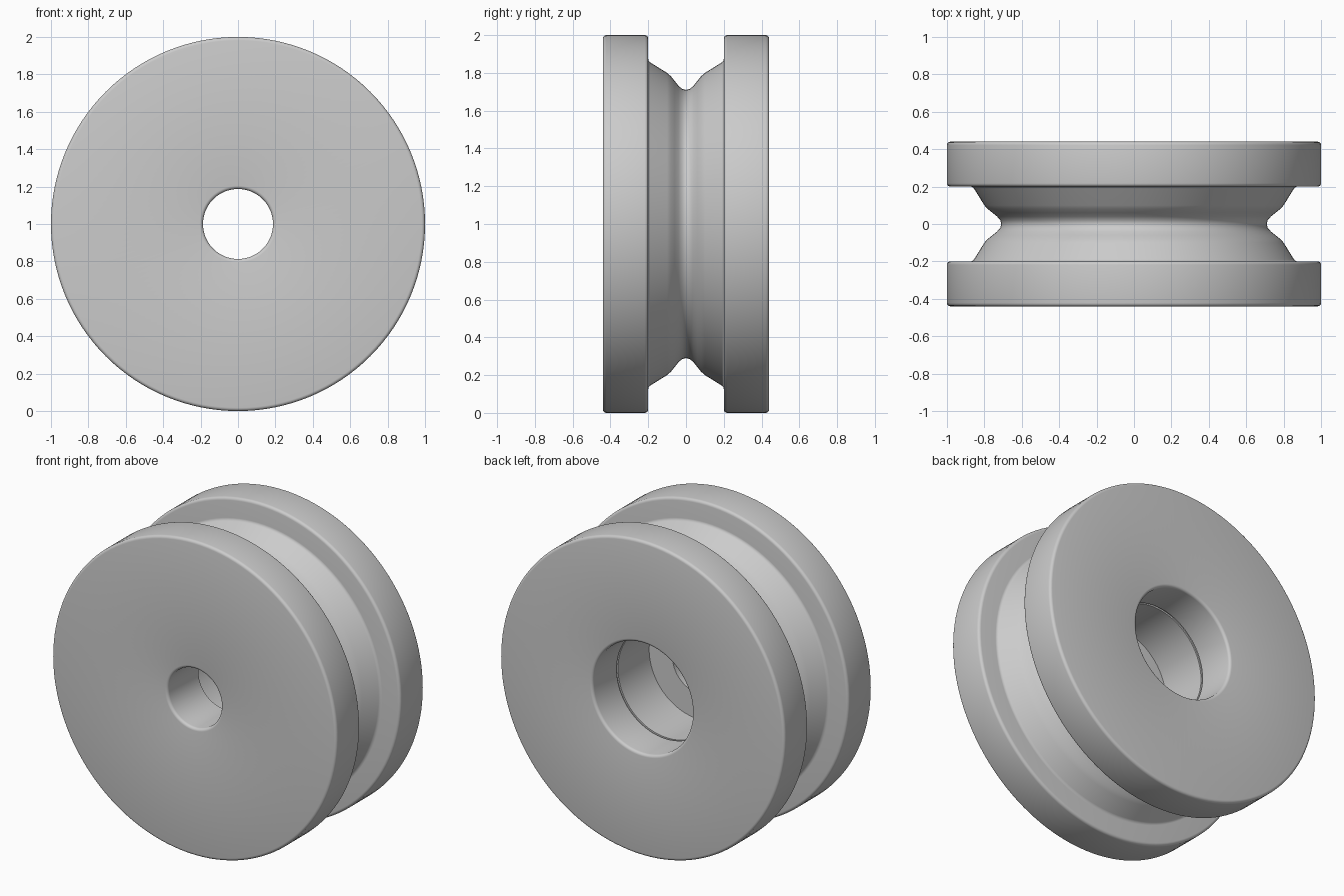
import bpy
import bmesh
import math
from mathutils import Vector, Matrix

cube = bpy.data.objects.get("Cube")
if cube:
    bpy.data.objects.remove(cube, do_unlink=True)

SEGMENTS = 128
HALF = 0.44      # half width of the wheel
FLANGE = 0.2     # inner face of each flange
EDGE = 0.018     # rounded edge size
BORE = 0.35      # bearing pocket radius
HOLE = 0.187     # axle hole radius
FLOOR = -0.13    # pocket floor position
CLIP = 0.19      # retaining groove position

# Each profile corner is (y, radius, rounding)
groove_half = [(0.2, 0.862, 0.012), (0.1, 0.8, 0), (0.08, 0.782, 0),
               (0.06, 0.757, 0), (0.04, 0.732, 0), (0.02, 0.715, 0)]

# Front flange, rope groove, then back flange
outer = [(-HALF, 1, EDGE), (-FLANGE, 1, EDGE)]
outer += [(-y, r, e) for y, r, e in groove_half]
outer += [(0, 0.71, 0)] + groove_half[::-1]
outer += [(FLANGE, 1, EDGE), (HALF, 1, EDGE)]

# Bearing pocket with a thin retaining groove, then the axle hole
inner = [(HALF, BORE, EDGE),
         (CLIP + 0.007, BORE, 0), (CLIP + 0.007, BORE + 0.01, 0),
         (CLIP - 0.007, BORE + 0.01, 0), (CLIP - 0.007, BORE, 0),
         (FLOOR, BORE, 0), (FLOOR, HOLE, 0), (-HALF, HOLE, EDGE)]


def round_corners(points, steps=4):
    """Replace each rounded corner of a closed profile with a short arc."""
    result = []
    for i, (y, r, size) in enumerate(points):
        corner = Vector((y, r))
        if size == 0:
            result.append(corner)
            continue
        before = Vector(points[i - 1][:2])
        after = Vector(points[(i + 1) % len(points)][:2])
        start = (before - corner).normalized() * size
        end = (after - corner).normalized() * size
        for s in range(steps + 1):
            a = math.pi / 2 * s / steps
            result.append(corner + start * (1 - math.sin(a)) + end * (1 - math.cos(a)))
    return result


def lathe(name, points, material):
    """Spin a closed profile round the y axis."""
    bm = bmesh.new()
    verts = [bm.verts.new((p.y, p.x, 0)) for p in round_corners(points)]
    edges = [bm.edges.new((verts[i - 1], verts[i])) for i in range(len(verts))]
    bmesh.ops.spin(bm, geom=verts + edges, cent=(0, 0, 0), axis=(0, 1, 0),
                   angle=math.tau, steps=SEGMENTS)
    bmesh.ops.remove_doubles(bm, verts=bm.verts, dist=0.0001)
    bmesh.ops.recalc_face_normals(bm, faces=bm.faces)
    bmesh.ops.transform(bm, matrix=Matrix.Translation((0, 0, 1)), verts=bm.verts)
    mesh = bpy.data.meshes.new(name)
    bm.to_mesh(mesh)
    bm.free()
    mesh.materials.append(material)
    obj = bpy.data.objects.new(name, mesh)
    bpy.context.collection.objects.link(obj)
    bpy.ops.object.select_all(action="DESELECT")
    obj.select_set(True)
    bpy.context.view_layer.objects.active = obj
    bpy.ops.object.shade_smooth_by_angle(angle=math.radians(30))
    return obj


# Plain grey finish
grey = bpy.data.materials.new("light_grey")
grey.use_nodes = True
grey.diffuse_color = (0.6, 0.6, 0.6, 1)
grey.node_tree.nodes["Principled BSDF"].inputs["Base Color"].default_value = (0.6, 0.6, 0.6, 1)

lathe("grooved_wheel", outer + inner, grey)
